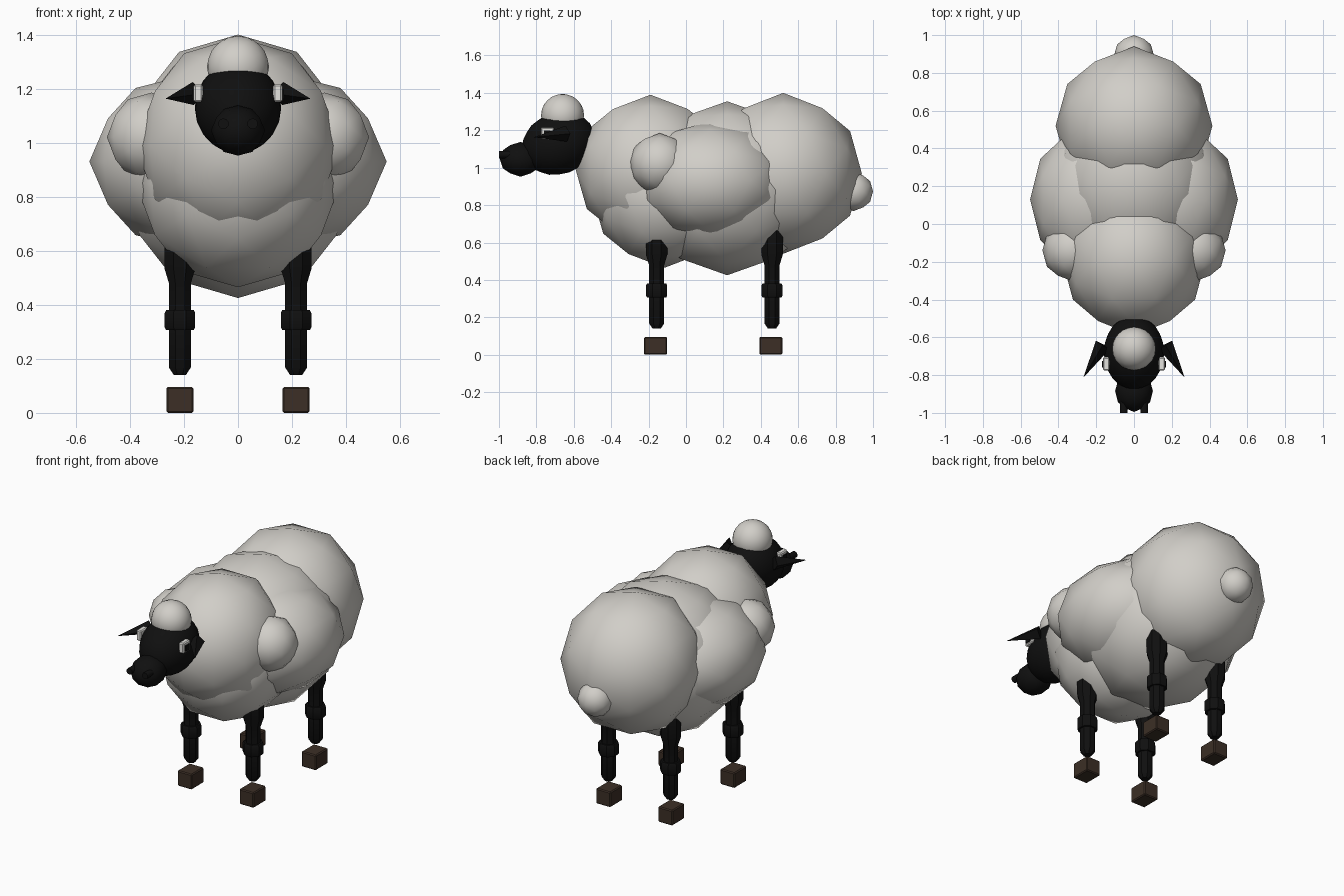
import bpy, bmesh, math
from mathutils import Vector, Matrix

if "Cube" in bpy.data.objects:
    bpy.data.objects.remove(bpy.data.objects["Cube"])


def material(name, rgb):
    m = bpy.data.materials.new(name)
    m.diffuse_color = (*rgb, 1)
    m.use_nodes = True
    m.node_tree.nodes["Principled BSDF"].inputs["Base Color"].default_value = m.diffuse_color
    return m


WOOL = material("wool cream", (0.64, 0.62, 0.58))
BLACK = material("face black", (0.005, 0.005, 0.005))
HOOF = material("hoof brown", (0.045, 0.028, 0.019))
WHITE = material("eye white", (0.78, 0.77, 0.74))


def finish(bm, name, mat, smooth=None):
    bmesh.ops.recalc_face_normals(bm, faces=bm.faces)
    me = bpy.data.meshes.new(name)
    bm.to_mesh(me)
    bm.free()
    me.materials.append(mat)
    ob = bpy.data.objects.new(name, me)
    bpy.context.collection.objects.link(ob)
    if smooth:
        bpy.ops.object.select_all(action='DESELECT')
        ob.select_set(True)
        bpy.context.view_layer.objects.active = ob
        bpy.ops.object.shade_smooth_by_angle(angle=math.radians(smooth))
    return ob


def puff(name, centre, radii, mat=WOOL, detail=1, tilt=0):
    """Icosphere that is mirror-symmetric on all three axes."""
    g = (1 + 5 ** 0.5) / 2
    bm = bmesh.new()
    for a in (-1, 1):
        for b in (-g, g):
            for co in ((a, 0, b), (b, a, 0), (0, b, a)):
                bm.verts.new(Vector(co).normalized())
    bmesh.ops.convex_hull(bm, input=bm.verts[:])
    for _ in range(detail):
        bmesh.ops.subdivide_edges(bm, edges=bm.edges[:], cuts=1, use_grid_fill=True)
        for v in bm.verts:
            v.co.normalize()
    m = (Matrix.Translation(centre) @ Matrix.Rotation(math.radians(tilt), 4, 'X')
         @ Matrix.Diagonal((*radii, 1)))
    bmesh.ops.transform(bm, matrix=m, verts=bm.verts[:])
    return finish(bm, name, mat, 60)


def box(name, centre, size, mat, bevel=0):
    bm = bmesh.new()
    bmesh.ops.create_cube(bm, size=1,
                          matrix=Matrix.Translation(centre) @ Matrix.Diagonal((*size, 1)))
    if bevel:
        bmesh.ops.bevel(bm, geom=bm.edges[:], offset=bevel, segments=1, affect='EDGES')
    return finish(bm, name, mat)


def cone(name, start, end, r1, r2, sides, mat, smooth=None):
    a, b = Vector(start), Vector(end)
    d = b - a
    m = Matrix.Translation((a + b) / 2) @ d.to_track_quat('Z', 'Y').to_matrix().to_4x4()
    bm = bmesh.new()
    bmesh.ops.create_cone(bm, cap_ends=True, segments=sides, radius1=r1, radius2=r2,
                          depth=d.length, matrix=m)
    return finish(bm, name, mat, smooth)


def lathe(name, profile, x, y, sides, mat):
    bm = bmesh.new()
    rings = []
    for r, z in profile:
        rings.append([bm.verts.new((x + r * math.cos(2 * math.pi * (i + .5) / sides),
                                    y + r * math.sin(2 * math.pi * (i + .5) / sides), z))
                      for i in range(sides)])
    for lo, hi in zip(rings, rings[1:]):
        for i in range(sides):
            j = (i + 1) % sides
            bm.faces.new((lo[i], lo[j], hi[j], hi[i]))
    bm.faces.new(rings[0])
    bm.faces.new(rings[-1])
    return finish(bm, name, mat, 35)


# Woolly body
puff("chest_wool", (0, -0.19, 0.99), (0.38, 0.40, 0.40))
puff("brisket_wool", (0, -0.115, 0.85), (0.38, 0.385, 0.385))
puff("belly_wool", (0, 0.22, 0.89), (0.45, 0.50, 0.465))
puff("rump_wool", (0, 0.52, 0.97), (0.415, 0.42, 0.43))
puff("tail", (0, 0.895, 0.873), (0.105, 0.105, 0.105))
for s, side in ((-1, "left"), (1, "right")):
    puff(f"flank_wool_{side}", (s * 0.19, 0.13, 0.93), (0.36, 0.41, 0.32))
    puff(f"shoulder_tuft_{side}", (s * 0.32, -0.14, 1.02), (0.165, 0.165, 0.165))

# Head
puff("head", (0, -0.68, 1.13), (0.16, 0.20, 0.165), BLACK, 2, 20)
puff("muzzle", (0, -0.885, 1.045), (0.10, 0.11, 0.093), BLACK)
puff("head_wool", (0, -0.66, 1.28), (0.115, 0.115, 0.115), WOOL, 2)
for s, side in ((-1, "left"), (1, "right")):
    cone(f"ear_{side}", (s * 0.165, -0.64, 1.182), (s * 0.268, -0.813, 1.163),
         0.043, 0, 4, BLACK)
    box(f"eye_{side}", (s * 0.147, -0.74, 1.183), (0.034, 0.07, 0.066), WHITE, 0.006)
    box(f"pupil_{side}", (s * 0.166, -0.742, 1.18), (0.009, 0.036, 0.036), BLACK)
    cone(f"nostril_{side}", (s * 0.054, -0.94, 1.07), (s * 0.054, -1.0, 1.07),
         0.02, 0.02, 10, BLACK, 40)

# Legs: shin, knee band and thigh in one turned profile
LEG = [(0.024, 0.14), (0.044, 0.168), (0.044, 0.306), (0.055, 0.306), (0.061, 0.316),
       (0.061, 0.37), (0.055, 0.381), (0.044, 0.381), (0.044, 0.48), (0.062, 0.535),
       (0.062, 0.70), (0.035, 0.74)]
for y, end in ((-0.157, "front"), (0.46, "rear")):
    for s, side in ((-1, "left"), (1, "right")):
        lathe(f"{end}_leg_{side}", LEG, s * 0.215, y, 8, BLACK)
        box(f"{end}_hoof_{side}", (s * 0.215, y - 0.006, 0.048), (0.10, 0.122, 0.096),
            HOOF, 0.006)
